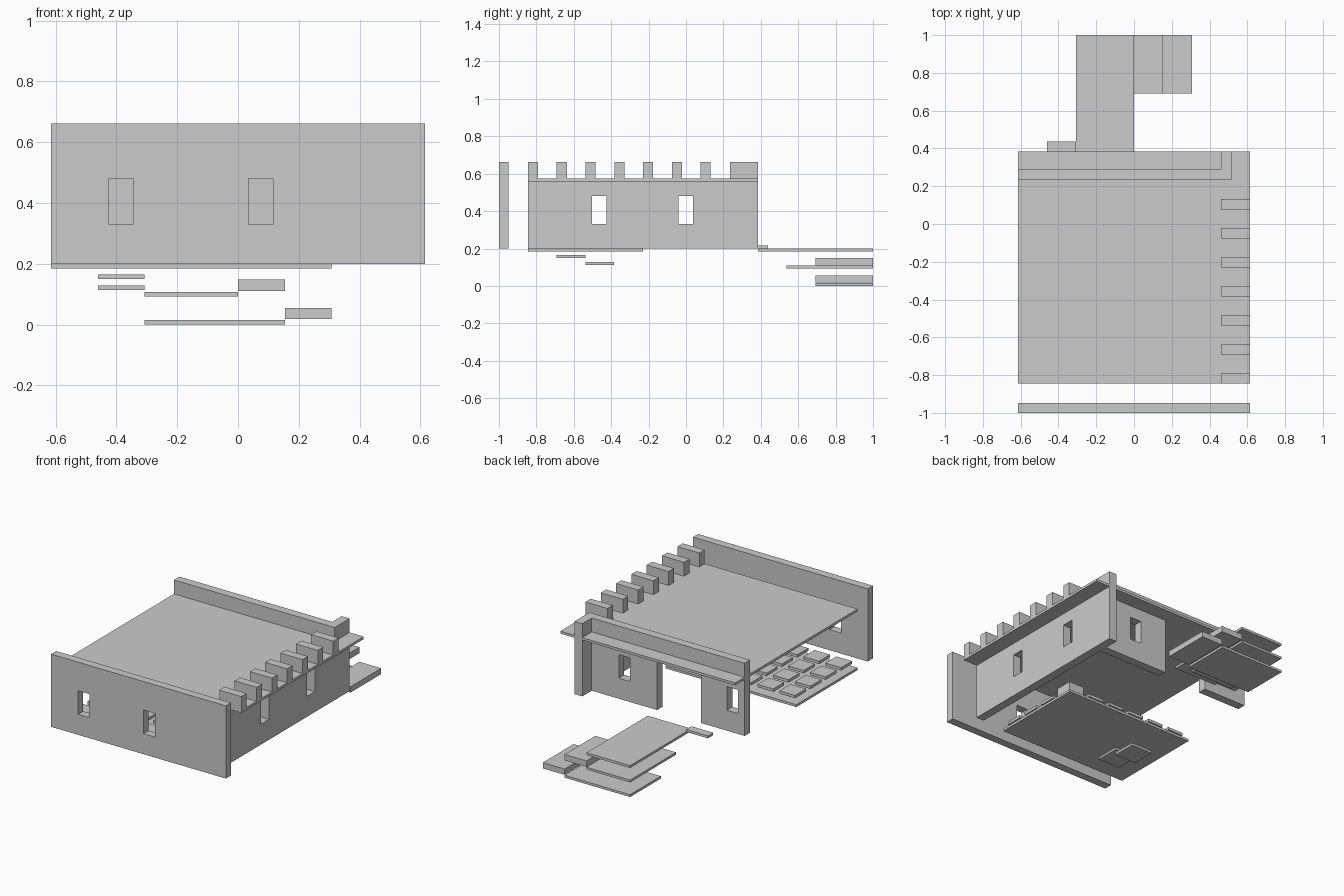
import bpy

old = bpy.data.objects.get("Cube")
if old:
    bpy.data.objects.remove(old, do_unlink=True)

stone = bpy.data.materials.new("plain_grey")
stone.use_nodes = True
GREY = (0.6, 0.6, 0.6, 1)
stone.diffuse_color = GREY
stone.node_tree.nodes["Principled BSDF"].inputs["Base Color"].default_value = GREY


def box(name, x, y, z):
    """Box from (low, high) ranges on each axis."""
    centre = [(r[0] + r[1]) / 2 for r in (x, y, z)]
    size = [r[1] - r[0] for r in (x, y, z)]
    bpy.ops.mesh.primitive_cube_add(size=1, location=centre)
    ob = bpy.context.object
    ob.name = name
    ob.scale = size
    bpy.ops.object.transform_apply(location=False, rotation=False, scale=True)
    ob.data.materials.append(stone)
    return ob


def cut(ob, x, y, z):
    """Cut a box-shaped opening through a wall."""
    cutter = box("cutter", x, y, z)
    cutter.hide_render = True
    mod = ob.modifiers.new("opening", 'BOOLEAN')
    mod.operation = 'DIFFERENCE'
    mod.solver = 'EXACT'
    mod.object = cutter
    bpy.ops.object.select_all(action='DESELECT')
    bpy.context.view_layer.objects.active = ob
    ob.select_set(True)
    bpy.ops.object.modifier_apply(modifier=mod.name)
    bpy.data.objects.remove(cutter, do_unlink=True)


HALF = 0.615
T = 0.0154            # thin slab thickness
BASE, EAVE, TOP = 0.2, 0.558, 0.662
FRONT, BACK = -0.845, 0.385
WALL = (0.46, 0.515)
WINDOW = (0.33, 0.48)

# Front wall, standing clear of the house
front_wall = box("front_wall", (-HALF, HALF), (-1, -0.948), (BASE, TOP))
for x in (-0.385, 0.075):
    cut(front_wall, (x - 0.04, x + 0.04), (-1.1, -0.9), WINDOW)

# Side wall under the roof
side_wall = box("side_wall", WALL, (FRONT, 0.235), (BASE, EAVE))
for y in (-0.463, -0.002):
    cut(side_wall, (0.4, 0.6), (y - 0.039, y + 0.039), WINDOW)

# Back wall with a doorway, two windows and a corner return
back_wall = box("back_wall", (-HALF, WALL[0]), (0.235, 0.29), (BASE, TOP))
for x in (-0.53, 0.23):
    cut(back_wall, (x - 0.04, x + 0.04), (0.2, 0.35), WINDOW)
cut(back_wall, (-0.307, 0), (0.2, 0.35), (BASE - 0.1, EAVE))
box("corner_return", WALL, (0.235, BACK), (BASE, TOP))

# Roof with battlements along one side
box("roof", (-HALF, HALF), (FRONT, BACK), (EAVE, EAVE + T))
for i in range(7):
    y = FRONT + i * 0.1538
    box(f"merlon_{i + 1}", (WALL[0], HALF), (y, y + 0.054), (EAVE + T, TOP))

# Floor with rows of low plates
box("floor", (-HALF, 0.307), (FRONT, -0.23), (BASE - T, BASE))
for i in range(6):
    for j in range(4):
        x, y = -0.535 + i * 0.1538, -0.77 + j * 0.1538
        corner = i == 5 and j == 3
        box("floor_block" if corner else f"floor_plate_{i + 1}_{j + 1}",
            (x - 0.055, x + 0.055), (y - 0.055, y + 0.055),
            (BASE, 0.27) if corner else (0.225, 0.243))

# Descending steps below the floor
for i in range(2):
    y, z = -0.692 + i * 0.1538, 0.15 - i * 0.037
    box(f"lower_step_{i + 1}", (-0.461, -0.307), (y, y + 0.1538), (z, z + T))

# Stacked landings behind the doorway
box("upper_landing", (-0.307, 0), (BACK, 1), (BASE - T, BASE))
box("landing_sill", (-0.461, -0.307), (BACK, 0.438), (BASE, BASE + T))
box("middle_landing", (-0.307, 0), (0.538, 1), (0.093, 0.108))
box("middle_block", (0, 0.154), (0.692, 1), (0.11, 0.148))
box("bottom_landing", (-0.307, 0.154), (0.692, 1), (0, T))
box("bottom_block", (0.154, 0.307), (0.692, 1), (0.018, 0.055))
